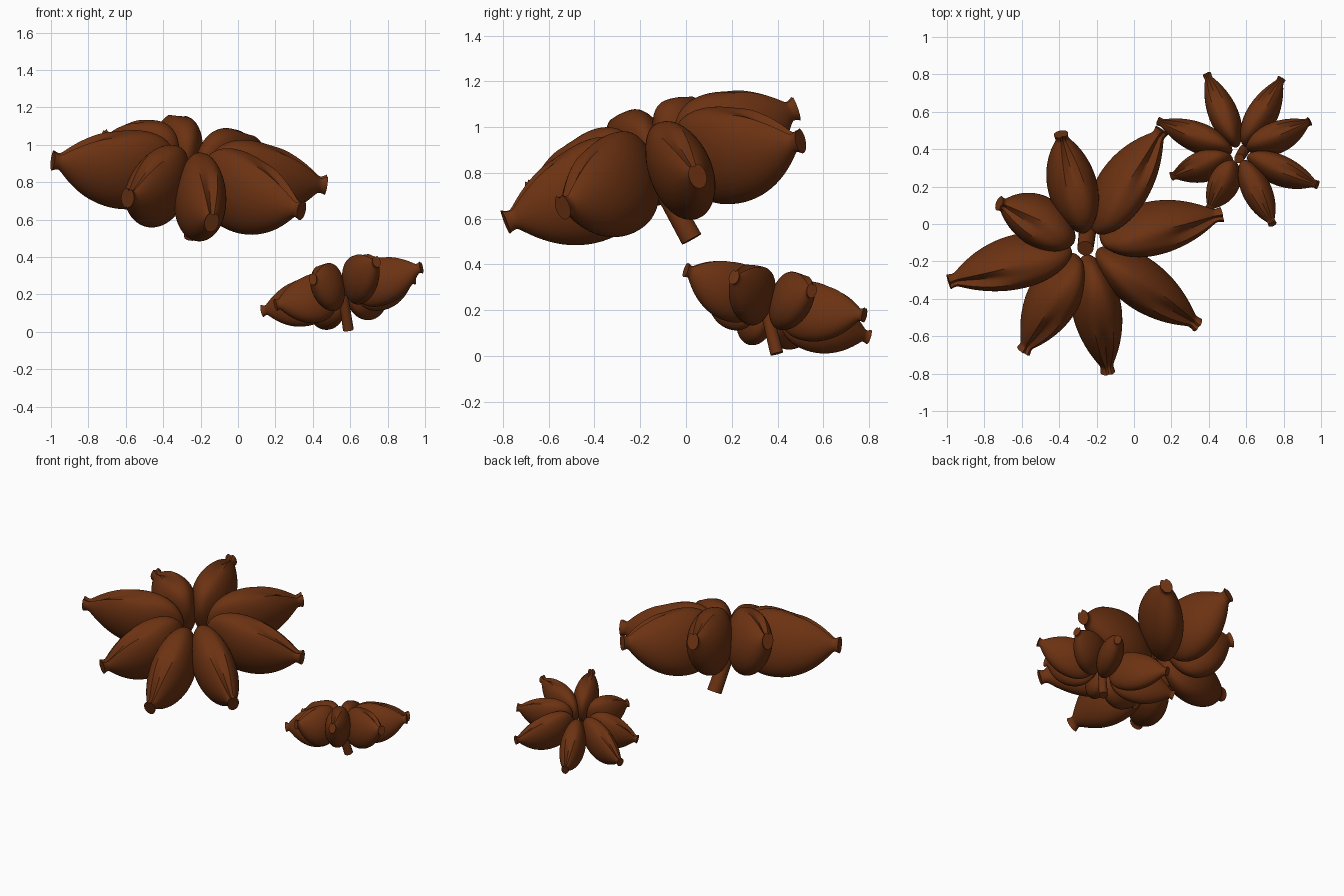
import bpy, bmesh, math
from mathutils import Vector, Matrix

if "Cube" in bpy.data.objects:
    bpy.data.objects.remove(bpy.data.objects["Cube"], do_unlink=True)

brown = bpy.data.materials.new("dried_brown")
brown.use_nodes = True
brown.diffuse_color = (0.15, 0.032, 0.006, 1)
brown.node_tree.nodes["Principled BSDF"].inputs["Base Color"].default_value = brown.diffuse_color

# Pod stations: distance out, top, bottom, half width, depth of the seam groove
STATIONS = [
    (0.082, 0.03, -0.04, 0.014, 0.0),
    (0.092, 0.085, -0.10, 0.034, 0.0),
    (0.135, 0.155, -0.175, 0.068, 0.005),
    (0.21, 0.202, -0.232, 0.108, 0.01),
    (0.32, 0.215, -0.255, 0.137, 0.012),
    (0.45, 0.195, -0.245, 0.136, 0.025),
    (0.57, 0.15, -0.195, 0.11, 0.04),
    (0.66, 0.095, -0.125, 0.074, 0.04),
    (0.715, 0.05, -0.065, 0.045, 0.025),
    (0.735, 0.035, -0.045, 0.033, 0.015),
    (0.77, 0.055, -0.06, 0.04, 0.015),
]
SIDES = 16


def finish(name, bm):
    bmesh.ops.recalc_face_normals(bm, faces=bm.faces)
    mesh = bpy.data.meshes.new(name)
    bm.to_mesh(mesh)
    bm.free()
    mesh.materials.append(brown)
    obj = bpy.data.objects.new(name, mesh)
    bpy.context.collection.objects.link(obj)
    bpy.ops.object.select_all(action='DESELECT')
    obj.select_set(True)
    bpy.context.view_layer.objects.active = obj
    return obj


def make_pod(name, frame, scale, length):
    """Boat-shaped pod along local x, with a seam on top and a flared tip."""
    bm = bmesh.new()
    rings = []
    for out, top, bottom, width, groove in STATIONS:
        mid, half = (top + bottom) / 2, (top - bottom) / 2
        # Only the outer part stretches, so the inner ends meet evenly
        x = out * scale + (length - 0.77 * scale) * (out - 0.082) / 0.688
        ring = []
        for i in range(SIDES):
            a = math.tau * i / SIDES
            z = mid + half * math.cos(a) - (groove if i == 0 else 0)
            ring.append(bm.verts.new(frame @ Vector((x, width * math.sin(a) * scale, z * scale))))
        rings.append(ring)
    for r1, r2 in zip(rings, rings[1:]):
        for i in range(SIDES):
            j = (i + 1) % SIDES
            bm.faces.new((r1[i], r1[j], r2[j], r2[i]))
    bm.faces.new(rings[0])
    bm.faces.new(rings[-1])
    # Crisp seam line and crisp rim at the tip
    crease = bm.edges.layers.float.new("crease_edge")
    for r1, r2 in zip(rings[5:], rings[6:]):
        for i in (0, 1, SIDES - 1):
            bm.edges.get((r1[i], r2[i]))[crease] = 0.8
    for i in range(SIDES):
        bm.edges.get((rings[-1][i], rings[-1][i - 1]))[crease] = 1.0
    pod = finish(name, bm)
    subsurf = pod.modifiers.new("smooth", 'SUBSURF')
    subsurf.levels = subsurf.render_levels = 2
    bpy.ops.object.shade_smooth_by_angle(angle=math.radians(50))


def make_stem(name, start, end, radius):
    axis = end - start
    place = Matrix.Translation((start + end) / 2) @ axis.to_track_quat('Z', 'Y').to_matrix().to_4x4()
    bm = bmesh.new()
    bmesh.ops.create_cone(bm, cap_ends=True, segments=20, radius1=radius * 0.9,
                          radius2=radius, depth=axis.length, matrix=place)
    finish(name, bm)
    bpy.ops.object.shade_smooth_by_angle(angle=math.radians(40))


def make_star(prefix, centre, slope, scale, tips, stem_start, stem_end):
    """Ring of pods on a tilted plane; each tip is x, y and lift off the plane."""
    centre = Vector(centre)
    normal = Vector((-slope[0], -slope[1], 1)).normalized()
    for n, (tx, ty, lift) in enumerate(tips):
        dx, dy = tx - centre.x, ty - centre.y
        reach = Vector((dx, dy, dx * slope[0] + dy * slope[1] + lift))
        along = reach.normalized()
        across = normal.cross(along).normalized()
        frame = Matrix((along, across, along.cross(across))).transposed().to_4x4()
        frame.translation = centre
        make_pod(f"{prefix}_pod_{n + 1}", frame, scale, reach.length)
    make_stem(f"{prefix}_stem", Vector(stem_start), Vector(stem_end), 0.048 * scale)


make_star("large_star", (-0.257, -0.11, 0.865), (-0.165, 0.335), 1.0,
          [(-0.39, 0.48, 0), (0.15, 0.5, -0.06), (0.47, 0.05, -0.01), (0.34, -0.54, 0.03),
           (-0.14, -0.79, -0.03), (-0.59, -0.68, -0.01), (-0.99, -0.31, 0), (-0.72, 0.11, 0.02)],
          (-0.26, -0.13, 0.79), (-0.24, 0.025, 0.51))
make_star("small_star", (0.565, 0.375, 0.228), (0.152, -0.275), 0.6,
          [(0.39, 0.8, 0), (0.79, 0.78, 0.03), (0.94, 0.55, 0.05), (0.98, 0.21, 0.01),
           (0.74, 0, 0.02), (0.4, 0.08, 0), (0.2, 0.255, -0.06), (0.13, 0.55, 0)],
          (0.562, 0.35, 0.2), (0.59, 0.397, 0.01))
